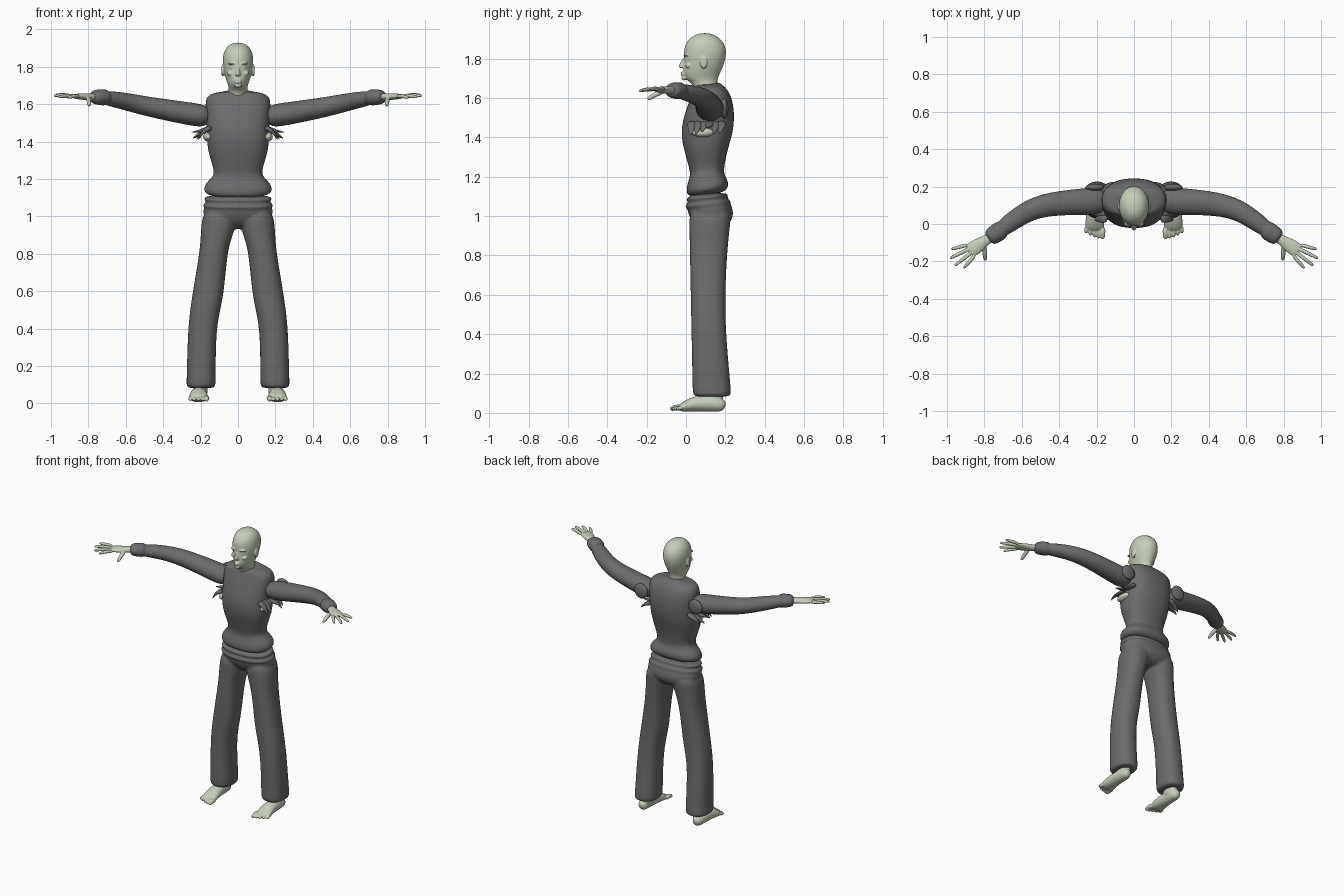
import bpy, bmesh, math, random
from mathutils import Vector, Matrix

cube = bpy.data.objects.get("Cube")
if cube:
    bpy.data.objects.remove(cube, do_unlink=True)


def material(name, red, green, blue):
    colour = (red, green, blue, 1)
    mat = bpy.data.materials.new(name)
    mat.use_nodes = True
    mat.diffuse_color = colour
    shader = mat.node_tree.nodes["Principled BSDF"]
    shader.inputs["Base Color"].default_value = colour
    shader.inputs["Roughness"].default_value = 0.8
    return mat


SKIN = material("pale green skin", 0.56, 0.62, 0.49)
CLOTH = material("dark grey cloth", 0.15, 0.15, 0.155)


def oval(z, left, right, front, back, tilt=0):
    """Level cross-section given by its extents; tilt raises its back."""
    half_width, half_depth = (right - left) / 2, (back - front) / 2
    centre = Vector((left + half_width, front + half_depth, z))
    return centre, Vector((half_width, 0, 0)), Vector((0, half_depth, tilt * half_depth))


def column(*rows):
    """Upright shell centred on x = 0 from (z, half width, front, back, tilt) rows."""
    return [oval(z, -width, width, *depth) for z, width, *depth in rows]


def tube(points, widths, heights):
    """Shell along a path with a half width and half height at each point."""
    spots = [Vector(point) for point in points]
    rings = []
    for i, (spot, width, height) in enumerate(zip(spots, widths, heights)):
        along = spots[min(i + 1, len(spots) - 1)] - spots[max(i - 1, 0)]
        side = along.cross(Vector((0, 0, 1))).normalized()
        rings.append((spot, side * width, side.cross(along).normalized() * height))
    return rings


def digit(base, tip, radius):
    """Finger or toe with a raised middle joint and a rounded tip."""
    base, tip = Vector(base), Vector(tip)
    knuckle = base.lerp(tip, 0.5) + Vector((0, 0, radius / 2))
    sizes = [radius, radius, radius * 0.8, radius * 0.5]
    return tube([base, knuckle, knuckle.lerp(tip, 0.8), tip], sizes, sizes)


def ridge(z, width, front, back, height, tilt):
    """Soft fold of cloth running round the body."""
    edge = (width - height, front + height, back - height, tilt)
    return column((z - height, *edge), (z, width, front, back, tilt), (z + height, *edge))


def signed_power(value, exponent):
    return math.copysign(abs(value) ** exponent, value)


def build(name, mat, shells=(), blobs=(), mirror=False, voxel=0, boxiness=1, sides=20):
    """Make one object from lofted shells and ellipsoids, optionally fused."""
    bm = bmesh.new()
    for rings in shells:
        loops = []
        for centre, u, v in rings:
            angles = [math.tau * k / sides for k in range(sides)]
            loops.append([bm.verts.new(centre
                                       + u * signed_power(math.cos(a), 1 / boxiness)
                                       + v * signed_power(math.sin(a), 1 / boxiness))
                          for a in angles])
        for low, high in zip(loops, loops[1:]):
            for k in range(sides):
                bm.faces.new((low[k - 1], low[k], high[k], high[k - 1]))
        bm.faces.new(loops[0])
        bm.faces.new(loops[-1])
    for centre, size in blobs:
        matrix = Matrix.Translation(centre) @ Matrix.Diagonal(size).to_4x4()
        bmesh.ops.create_icosphere(bm, subdivisions=2, radius=1, matrix=matrix)
    bmesh.ops.recalc_face_normals(bm, faces=bm.faces)
    mesh = bpy.data.meshes.new(name)
    bm.to_mesh(mesh)
    bm.free()
    mesh.materials.append(mat)
    mesh.shade_smooth()
    obj = bpy.data.objects.new(name, mesh)
    bpy.context.collection.objects.link(obj)
    if mirror:
        obj.modifiers.new("Mirror", "MIRROR").use_mirror_merge = False
    subdivision = obj.modifiers.new("Subdivision", "SUBSURF")
    subdivision.levels = subdivision.render_levels = 2
    if voxel:
        remesh = obj.modifiers.new("Fuse", "REMESH")
        remesh.mode, remesh.voxel_size, remesh.use_smooth_shade = "VOXEL", voxel, True
        soften = obj.modifiers.new("Soften", "SMOOTH")
        soften.factor, soften.iterations = 0.5, 3


# Head and neck with nose, brows, eyes, cheeks, ears, lips and chin
skull = column((1.58, .06, .05, .17), (1.67, .05, .04, .16), (1.69, .05, 0, .16),
               (1.72, .06, -.02, .17), (1.78, .08, -.01, .2), (1.85, .085, -.015, .21),
               (1.9, .07, .01, .18), (1.93, .03, .06, .13))
nose = column((1.75, .015, -.035, .03), (1.76, .016, -.04, .03), (1.81, .007, -.015, .03))
brow = ((.03, 0, 1.817), (.026, .014, .007))
eye = ((.03, .008, 1.795), (.014, .014, .008))
cheek = ((.04, .015, 1.765), (.02, .02, .016))
ear = ((.082, .09, 1.78), (.008, .02, .035))
lips = [((0, -.017, z), (.022, .01, .006)) for z in (1.717, 1.728)]
chin = ((0, -.01, 1.7), (.022, .014, .012))
paired = [((side * x, y, z), size) for (x, y, z), size in (brow, eye, cheek, ear)
          for side in (-1, 1)]
build("head", SKIN, [skull, nose], [*paired, *lips, chin], voxel=.004)

# Pullover body with flared hem and rolled collar
jumper = column((1.1, .18, 0, .21, .15), (1.16, .19, 0, .22, .1), (1.2, .15, .02, .2),
                (1.23, .12, .02, .19), (1.33, .16, -.01, .21), (1.42, .17, -.03, .24),
                (1.52, .17, -.01, .25), (1.62, .18, .03, .23), (1.65, .16, .04, .2),
                (1.67, .1, .05, .19))
collar = ridge(1.65, .11, .03, .19, .02, .2)
build("pullover_body", CLOTH, [jumper, collar], voxel=.007, boxiness=1.2)

# Wrist line shared by the cuffs and palms
WRIST = Vector((.7, -.025, 1.636))
HEADING = Vector((.83, -.56, .03))
ACROSS = Vector((.56, .83, 0))


def along_wrist(*rows):
    """Shell from (distance past the wrist, half width, half height) rows."""
    distances, widths, heights = zip(*rows)
    return tube([WRIST + HEADING * d for d in distances], widths, heights)


# Sleeves taper towards the wrist cuffs
path = [(.14, .125, 1.53), (.27, .12, 1.55), (.5, .105, 1.59), (.62, .04, 1.62), (.75, -.06, 1.64)]
girth = [.077 - .06 * x * x for x, y, z in path]
sleeve = tube(path, girth, [.85 * g for g in girth])
cuff = along_wrist((0, .04, .035), (.01, .053, .046), (.06, .05, .042), (.1, .043, .035))
build("sleeves", CLOTH, [sleeve, cuff], mirror=True, voxel=.007)

# Torn cloth at the armholes, with bare skin behind it
random.seed(4)
shreds = []
for i in range(6):
    y = .03 + .03 * i
    tip = (random.uniform(.2, .26), y - .01, random.uniform(1.4, 1.46))
    shreds.append(tube([(.14, y, 1.475), (.185, y, 1.46), tip], [.03, .025, .003], [.02, .012, .002]))
back_flap = ((.21, .195, 1.545), (.055, .022, .055))
build("torn_armhole_shreds", CLOTH, shreds, [back_flap], mirror=True, sides=8)
build("armpits", SKIN, blobs=[((.16, .085, 1.425), (.028, .06, .026))], mirror=True)

# Trousers: hips, waistband folds and flared legs
hips = column((.93, .1, .06, .2), (1, .2, .01, .25), (1.06, .18, 0, .23), (1.13, .16, .02, .2))
leg = [oval(z, inner, outer, .035 - .02 * z, .2 + .15 * (z - .55) ** 2)
       for z, inner, outer in ((.08, .12, .28), (.1, .117, .275), (.4, .12, .27), (.55, .08, .25),
                               (.7, .065, .225), (.85, .05, .2), (.95, .005, .2), (1.05, .01, .18))]
folds = [ridge(1.095, .19, -.005, .22, .016, .1), ridge(1.06, .195, -.01, .235, .015, .1)]
build("trousers", CLOTH, [hips, leg, *folds], mirror=True, voxel=.008, boxiness=1.15)

# Hands: palm, four spread fingers and a lowered thumb
palm = along_wrist((.06, .024, .022), (.11, .028, .02), (.16, .04, .018), (.2, .042, .014),
                   (.22, .034, .009))
fingers = []
for i in range(4):
    spread = i / 3 - .5
    base = WRIST + HEADING * .2 + ACROSS * spread * .065
    angle = math.radians(-32 + 34 * spread)
    reach = Vector((math.cos(angle), math.sin(angle), .15 * spread))
    fingers.append(digit(base, base + reach * (.13 - .13 * spread ** 2), .011))
thumb = digit((.8, -.115, 1.632), (.795, -.195, 1.592), .0135)
build("hands", SKIN, [palm, *fingers, thumb], mirror=True, voxel=.0035, sides=12)

# Feet: wedge from heel to ball, ankle and five toes
rows = [(.2, .02, .05), (.17, .04, .08), (.06, .045, .09), (0, .055, .06), (-.04, .05, .03)]
half_heights = [top / 2 for y, width, top in rows]
foot = tube([(.21, y, top / 2 + .005) for y, width, top in rows],
            [width for y, width, top in rows], half_heights)
ankle = [oval(z, .16, .24, .07, .19) for z in (.03, .08, .16)]
toes = []
for i in range(5):
    x = .168 + .022 * i
    toes.append(digit((x, -.015, .025), (x, -.08 + .002 * i * i, .018), .011 if i else .016))
build("feet", SKIN, [foot, ankle, *toes], mirror=True, voxel=.004, sides=12)
